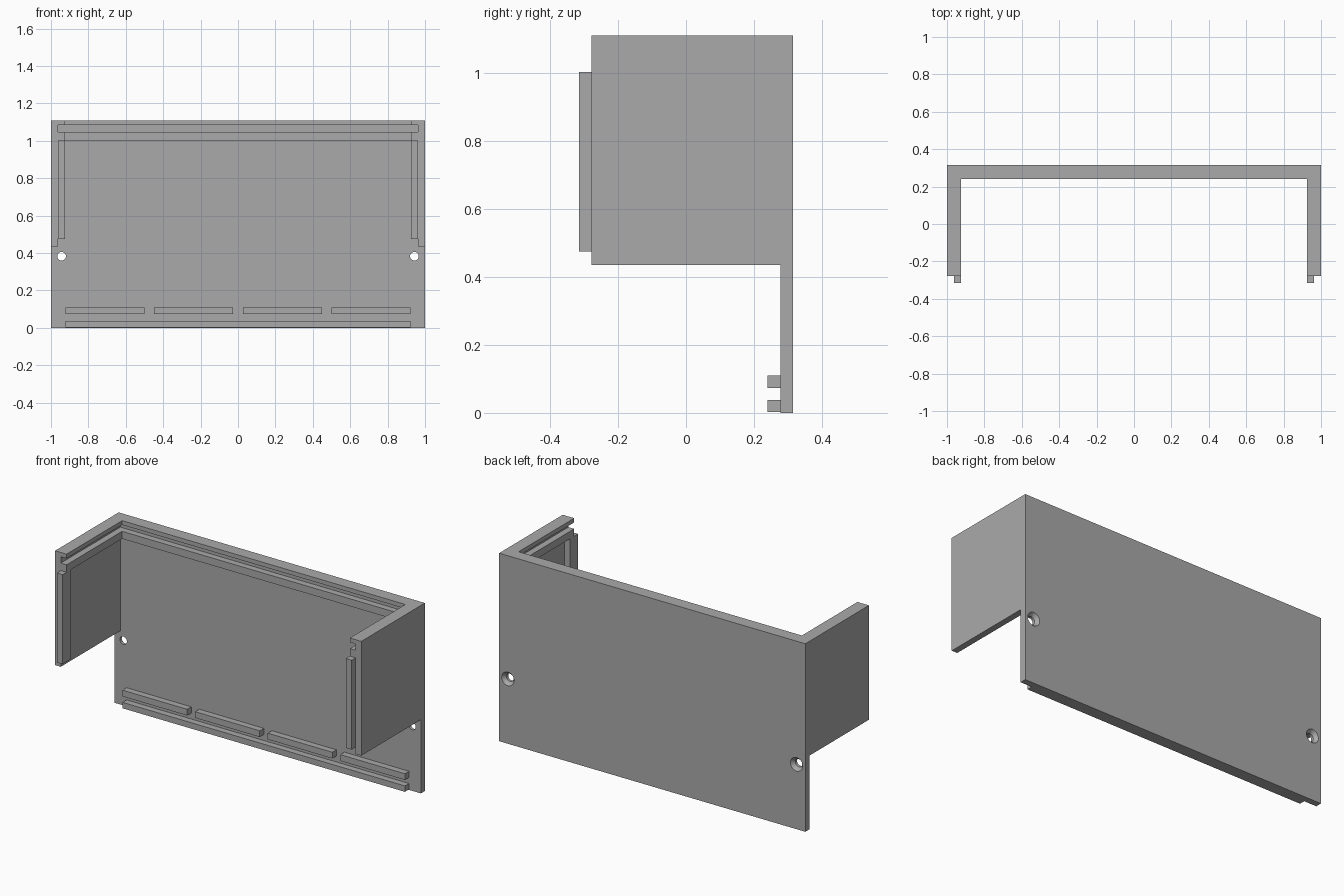
import bpy
import bmesh
from mathutils import Matrix
from math import pi

if "Cube" in bpy.data.objects:
    bpy.data.objects.remove(bpy.data.objects["Cube"])

grey = bpy.data.materials.new("plain grey")
grey.use_nodes = True
colour = (0.4, 0.4, 0.4, 1)
grey.diffuse_color = colour
grey.node_tree.nodes["Principled BSDF"].inputs["Base Color"].default_value = colour

FRONT, BACK = -0.278, 0.315      # depth of the side walls
HEIGHT, WALL_BOTTOM = 1.11, 0.435
THICK, RIM = 0.037, 0.075        # wall and rim thickness


def finish(name, bm):
    bmesh.ops.recalc_face_normals(bm, faces=bm.faces)
    mesh = bpy.data.meshes.new(name)
    bm.to_mesh(mesh)
    bm.free()
    mesh.materials.append(grey)
    obj = bpy.data.objects.new(name, mesh)
    bpy.context.collection.objects.link(obj)
    return obj


def prism(name, outline, z0, z1):
    bm = bmesh.new()
    face = bm.faces.new([bm.verts.new((x, y, z0)) for x, y in outline])
    top = bmesh.ops.extrude_face_region(bm, geom=[face])["geom"]
    verts = [v for v in top if isinstance(v, bmesh.types.BMVert)]
    bmesh.ops.translate(bm, verts=verts, vec=(0, 0, z1 - z0))
    return finish(name, bm)


def box(name, x0, x1, y0, y1, z0, z1):
    return prism(name, [(x0, y0), (x1, y0), (x1, y1), (x0, y1)], z0, z1)


def u_wall(name, outer, inner, z0, z1):
    """U-shaped band, open to the front, between two insets from the outside."""
    xo, yo, xi, yi = 1 - outer, BACK - outer, 1 - inner, BACK - inner
    return prism(name, [(-xo, FRONT), (-xo, yo), (xo, yo), (xo, FRONT),
                        (xi, FRONT), (xi, yi), (-xi, yi), (-xi, FRONT)], z0, z1)


def combine(target, other, operation):
    mod = target.modifiers.new(operation.lower(), 'BOOLEAN')
    mod.operation, mod.object, mod.solver = operation, other, 'EXACT'
    bpy.context.view_layer.objects.active = target
    bpy.ops.object.modifier_apply(modifier=mod.name)
    bpy.data.objects.remove(other)


def drill(name, x, z, y0, y1, r0, r1):
    bm = bmesh.new()
    turn = Matrix.Translation((x, (y0 + y1) / 2, z)) @ Matrix.Rotation(-pi / 2, 4, 'X')
    bmesh.ops.create_cone(bm, cap_ends=True, segments=32, radius1=r0, radius2=r1,
                          depth=y1 - y0, matrix=turn)
    return finish(name, bm)


# Shell: back panel running down below the side walls
shell = u_wall("shell", 0, THICK, WALL_BOTTOM, HEIGHT)
combine(shell, box("lower_panel", -1, 1, BACK - THICK, BACK, 0, WALL_BOTTOM), 'UNION')

# Countersunk screw holes
for x in (-0.943, 0.943):
    combine(shell, drill("hole", x, 0.383, 0.2, 0.4, 0.023, 0.023), 'DIFFERENCE')
    combine(shell, drill("countersink", x, 0.383, 0.295, 0.317, 0.023, 0.042), 'DIFFERENCE')

# Two rails around the top leave a groove for the lid
combine(shell, u_wall("upper_rail", THICK, RIM, 1.085, HEIGHT), 'UNION')
combine(shell, u_wall("lower_rail", THICK, RIM, 1.003, 1.047), 'UNION')

# Locating tabs at the front ends of the side walls
for side, s in (("left", 1), ("right", -1)):
    xs = sorted((s * (1 - RIM), s * (1 - THICK)))
    box(side + "_front_tab", *xs, -0.315, -0.24, 0.475, 1.003)

# Ledges near the bottom edge hold the floor plate
LEDGE = (0.24, BACK - THICK)
box("bottom_ledge", -0.922, 0.922, *LEDGE, 0.003, 0.038)
for i in range(4):
    x = -0.922 + i * 0.474
    box(f"ledge_segment_{i + 1}", x, x + 0.422, *LEDGE, 0.073, 0.11)
